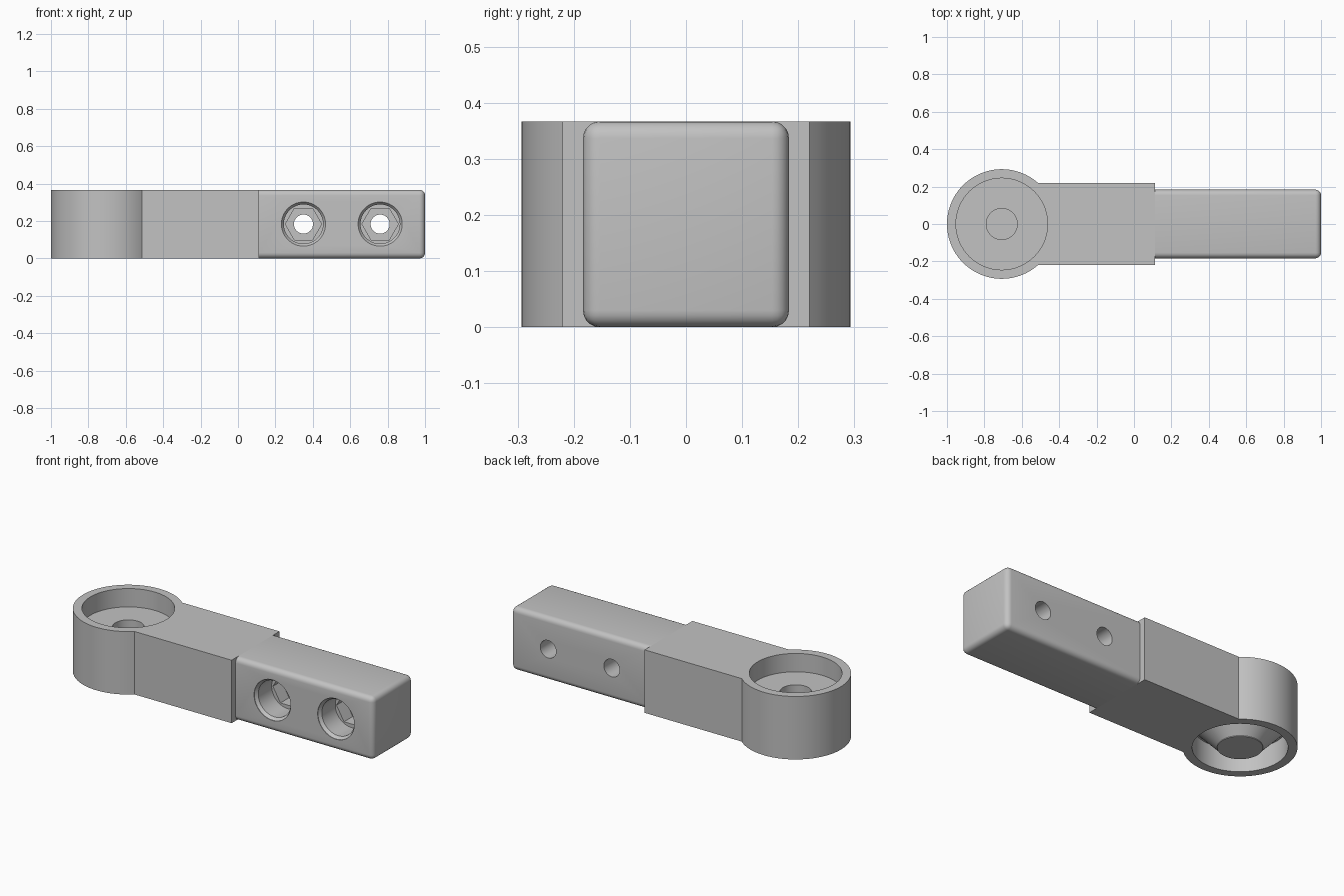
import bpy, bmesh, math
from mathutils import Vector, Matrix

cube = bpy.data.objects.get("Cube")
if cube:
    bpy.data.objects.remove(cube, do_unlink=True)

HEIGHT = 0.367
MID = HEIGHT / 2
PIVOT_X, PIVOT_R = -0.707, 0.293
ARM_HALF, STEP_X = 0.22, 0.113

grey = bpy.data.materials.new("plain grey")
grey.use_nodes = True
colour = (0.54, 0.54, 0.54, 1)
grey.diffuse_color = colour
grey.node_tree.nodes["Principled BSDF"].inputs["Base Color"].default_value = colour


def make_object(name, bm):
    bmesh.ops.recalc_face_normals(bm, faces=bm.faces)
    mesh = bpy.data.meshes.new(name)
    bm.to_mesh(mesh)
    bm.free()
    mesh.materials.append(grey)
    obj = bpy.data.objects.new(name, mesh)
    bpy.context.collection.objects.link(obj)
    return obj


def revolve(name, profile, steps=72, closed=False):
    """Spin a (radius, height) profile around z."""
    bm = bmesh.new()
    verts = [bm.verts.new((r, 0, z)) for r, z in profile]
    edges = [bm.edges.new(pair) for pair in zip(verts, verts[1:])]
    if closed:
        edges.append(bm.edges.new((verts[-1], verts[0])))
    bmesh.ops.spin(bm, geom=verts + edges, cent=(0, 0, 0), axis=(0, 0, 1),
                   angle=2 * math.pi, steps=steps)
    bmesh.ops.remove_doubles(bm, verts=bm.verts, dist=1e-5)
    return make_object(name, bm)


def activate(obj):
    bpy.ops.object.select_all(action='DESELECT')
    obj.select_set(True)
    bpy.context.view_layer.objects.active = obj


def cut(target, cutter):
    cutter.hide_render = True
    mod = target.modifiers.new("cut", 'BOOLEAN')
    mod.operation, mod.solver, mod.object = 'DIFFERENCE', 'EXACT', cutter
    activate(target)
    bpy.ops.object.modifier_apply(modifier=mod.name)
    bpy.data.objects.remove(cutter, do_unlink=True)


# Pivot arm: round end and straight shank as one extruded outline
start = math.asin(ARM_HALF / PIVOT_R)
count = 72
outline = [(STEP_X, -ARM_HALF), (STEP_X, ARM_HALF)]
for i in range(count + 1):
    a = start + (2 * math.pi - 2 * start) * i / count
    outline.append((PIVOT_X + PIVOT_R * math.cos(a), PIVOT_R * math.sin(a)))
bm = bmesh.new()
base = bm.faces.new([bm.verts.new((x, y, 0)) for x, y in outline])
top = bmesh.ops.extrude_face_region(bm, geom=[base])
bmesh.ops.translate(bm, vec=(0, 0, HEIGHT),
                    verts=[g for g in top["geom"] if isinstance(g, bmesh.types.BMVert)])
pivot_arm = make_object("pivot_arm", bm)

# Upper seat with blind centre hole, and lower groove around a tapered hub
seat = revolve("seat_cutter", [(0, 0.5), (0.245, 0.5), (0.245, 0.26),
                               (0.083, 0.26), (0.083, 0.06), (0, 0.06)])
groove = revolve("groove_cutter", [(0.117, -0.1), (0.117, 0.004), (0.235, 0.13),
                                   (0.245, 0.13), (0.245, -0.1)], closed=True)
for cutter in (seat, groove):
    cutter.location.x = PIVOT_X
    cut(pivot_arm, cutter)

# Tongue: box rounded on every edge except those at the step
bm = bmesh.new()
length = 1 - STEP_X
bmesh.ops.create_cube(bm, size=1, matrix=Matrix.Translation((STEP_X + length / 2, 0, MID))
                      @ Matrix.Diagonal((length, HEIGHT, HEIGHT, 1)))
rounded = [e for e in bm.edges if max(v.co.x for v in e.verts) > STEP_X + 0.1]
bmesh.ops.bevel(bm, geom=rounded, offset=0.03, segments=5, profile=0.5, affect='EDGES')
tongue = make_object("tongue", bm)

# Two bolt holes: chamfered counterbore, hex pocket and through shaft
for x in (0.35, 0.76):
    cutters = [
        revolve("counterbore", [(0, 0.3), (0.118, 0.3), (0.118, MID - 0.003),
                                (0.105, MID - 0.02), (0.105, 0.04), (0, 0.04)]),
        revolve("hex_pocket", [(0, 0.1), (0.097, 0.1), (0.097, -0.04), (0, -0.04)], 6),
        revolve("shaft", [(0, 0.02), (0.051, 0.02), (0.051, -0.3), (0, -0.3)], 48),
    ]
    for cutter in cutters:
        cutter.location = (x, 0, MID)
        cutter.rotation_euler.x = math.pi / 2
        cut(tongue, cutter)

for obj in (pivot_arm, tongue):
    activate(obj)
    bpy.ops.object.shade_smooth_by_angle(angle=math.radians(28))
